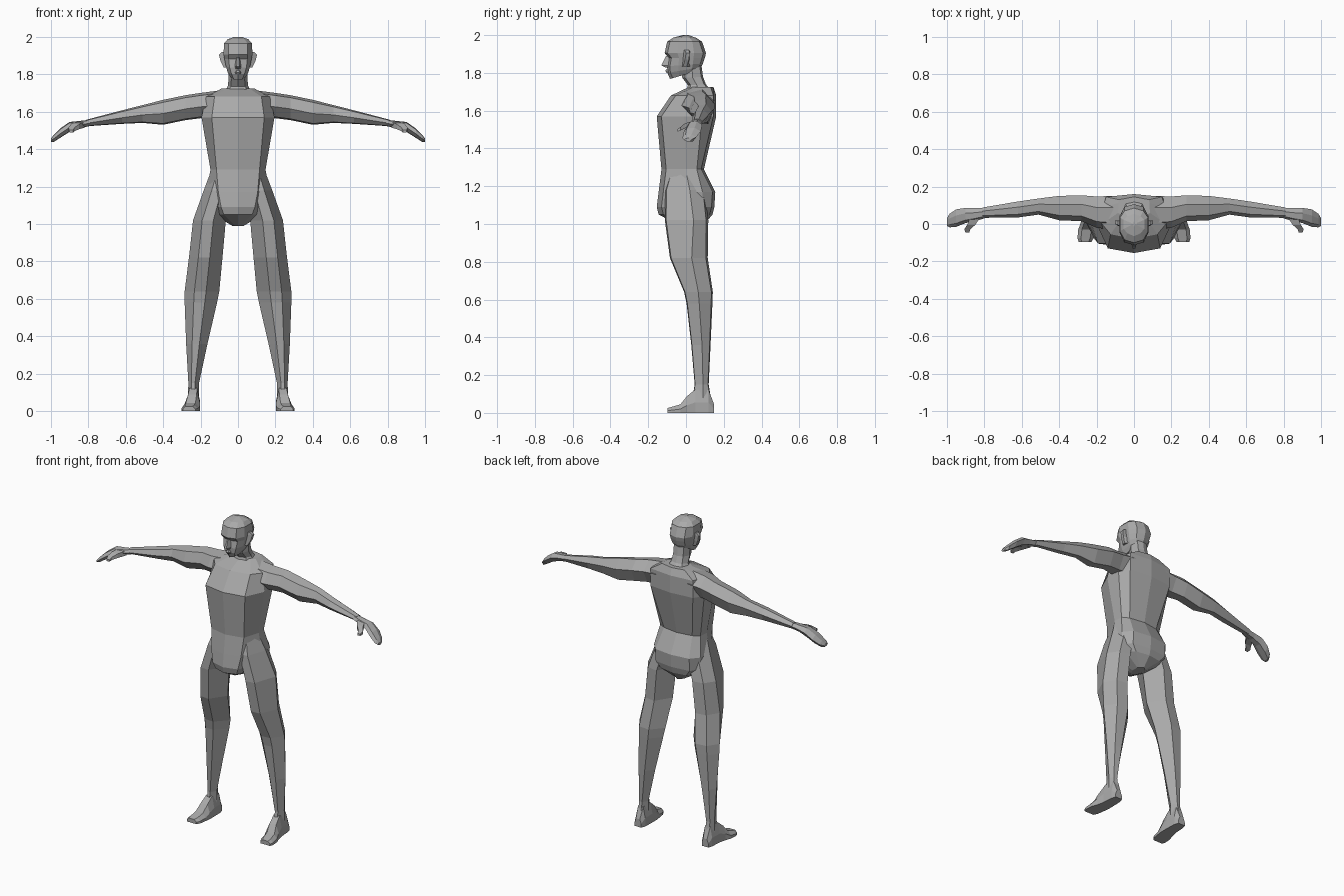
import bpy, bmesh, math
from mathutils import Vector

skin = bpy.data.materials.new("plain_grey")
skin.diffuse_color = (0.4, 0.4, 0.4, 1)


def loft(name, rings, mirror=False):
    """Skin a stack of equal-length point rings, cap both ends."""
    bm = bmesh.new()
    vs = [[bm.verts.new(p) for p in r] for r in rings]
    n = len(rings[0])
    for a, b in zip(vs, vs[1:]):
        for i in range(n):
            j = (i + 1) % n
            bm.faces.new((a[i], a[j], b[j], b[i]))
    bm.faces.new(vs[0][::-1])
    bm.faces.new(vs[-1])
    bmesh.ops.recalc_face_normals(bm, faces=bm.faces)
    me = bpy.data.meshes.new(name)
    bm.to_mesh(me)
    bm.free()
    me.materials.append(skin)
    ob = bpy.data.objects.new(name, me)
    bpy.context.collection.objects.link(ob)
    if mirror:
        ob.modifiers.new("Mirror", 'MIRROR')
    return ob


def symmetric(half):
    """Close a front-to-back half ring across x = 0."""
    return half + [(-x, y, z) for x, y, z in half[-2:0:-1]]


# Torso: z, front y, front panel x, side x, side y, back panel x, back y
torso = [
    (0.99, -0.03, 0.015, 0.03, 0.02, 0.02, 0.09),
    (1.05, -0.145, 0.075, 0.13, 0.0, 0.09, 0.14),
    (1.09, -0.155, 0.09, 0.16, 0.0, 0.12, 0.15),
    (1.17, -0.145, 0.105, 0.17, 0.0, 0.12, 0.155),
    (1.29, -0.13, 0.115, 0.147, 0.0, 0.10, 0.095),
    (1.57, -0.155, 0.14, 0.195, -0.01, 0.15, 0.16),
    (1.68, -0.08, 0.125, 0.17, 0.0, 0.15, 0.16),
    (1.725, 0.015, 0.06, 0.085, 0.06, 0.08, 0.145),
]
loft("torso", [symmetric([
    (0, yf, z), (xp, yf + 0.025, z), (xs, ys, z),
    (xs * 0.97, (ys + yb) / 2 + 0.01, z), (xb, yb - 0.015, z), (0, yb, z)])
    for z, yf, xp, xs, ys, xb, yb in torso])

# Neck: z, half width, front y, back y
loft("neck", [symmetric([
    (0, yf, z), (w * 0.7, yf + 0.015, z), (w, (yf + yb) / 2, z),
    (w * 0.7, yb - 0.01, z + 0.005), (0, yb, z + 0.005)])
    for z, w, yf, yb in [(1.70, 0.075, 0.0, 0.135), (1.735, 0.055, 0.01, 0.105),
                         (1.775, 0.05, -0.02, 0.09), (1.85, 0.05, -0.02, 0.08)]])

# Head: front z, back z, front y, face panel x, side x, back y
head = [
    (1.768, 1.81, -0.085, 0.022, 0.04, 0.06),
    (1.80, 1.83, -0.098, 0.035, 0.055, 0.08),
    (1.835, 1.85, -0.10, 0.045, 0.064, 0.09),
    (1.88, 1.88, -0.092, 0.05, 0.072, 0.10),
    (1.905, 1.905, -0.113, 0.052, 0.077, 0.106),
    (1.965, 1.965, -0.10, 0.05, 0.075, 0.085),
    (1.988, 1.985, -0.065, 0.035, 0.055, 0.055),
    (2.0, 2.0, -0.015, 0.01, 0.015, 0.015),
]


def head_ring(zf, zb, yf, xp, xs, yb):
    half = [(0, yf), (xp, yf + 0.015), (xs, yf * 0.4), (xs, yb * 0.4),
            (xp, yb - 0.015), (0, yb)]
    return symmetric([(x, y, zf + (zb - zf) * (y - yf) / (yb - yf)) for x, y in half])


loft("head", [head_ring(*r) for r in head])

# Nose wedge and lips
loft("nose", [[(-w, -0.09, z), (w, -0.09, z), (w * 0.4, y, z), (-w * 0.4, y, z)]
              for z, w, y in [(1.828, 0.014, -0.108), (1.84, 0.018, -0.13),
                              (1.89, 0.009, -0.106)]])
loft("lips", [[(-w, -0.08, z), (w, -0.08, z), (w * 0.5, y, z), (-w * 0.5, y, z)]
              for z, w, y in [(1.80, 0.018, -0.102), (1.81, 0.02, -0.11),
                              (1.82, 0.014, -0.104)]])

# Ears: flared outward toward the back
loft("ear", [[(0.062, -0.02, z), (x, y, z), (x, y + 0.02, z), (0.062, 0.02, z)]
             for z, x, y in [(1.835, 0.075, -0.015), (1.87, 0.093, -0.005),
                             (1.905, 0.102, 0.0), (1.92, 0.085, -0.005)]], mirror=True)

# Arms: x, front y, back y, low z, high z
arm = [
    (0.11, -0.03, 0.15, 1.57, 1.712),
    (0.20, -0.02, 0.147, 1.565, 1.70),
    (0.28, 0.015, 0.153, 1.555, 1.688),
    (0.40, 0.02, 0.150, 1.53, 1.663),
    (0.51, 0.05, 0.136, 1.54, 1.635),
    (0.62, 0.035, 0.12, 1.535, 1.607),
    (0.81, 0.033, 0.088, 1.522, 1.557),
]


def arm_ring(x, y0, y1, z0, z1):
    dy, dz = y1 - y0, z1 - z0
    return [(x, y0 + dy * u, z0 + dz * v) for u, v in
            [(0.3, 0.05), (0, 0.45), (0.2, 0.9), (0.65, 1), (1, 0.6), (0.75, 0)]]


loft("arm", [arm_ring(*r) for r in arm], mirror=True)

# Hands droop toward the finger tips
hand = [
    (0.79, 0.033, 0.086, 1.523, 1.557),
    (0.85, 0.015, 0.085, 1.512, 1.55),
    (0.90, 0.005, 0.086, 1.492, 1.545),
    (0.95, -0.015, 0.078, 1.46, 1.51),
    (0.985, -0.018, 0.055, 1.438, 1.475),
    (1.0, -0.01, 0.03, 1.437, 1.455),
]
loft("hand", [arm_ring(*r) for r in hand], mirror=True)


# Thumb: small square sections along a bent path
def square_section(c, r):
    return [(c[0] + r * u, c[1], c[2] + r * v)
            for u, v in [(-1, -0.6), (1, -0.6), (1, 0.6), (-1, 0.6)]]


loft("thumb", [square_section(c, r) for c, r in
               [((0.845, 0.04, 1.53), 0.026), ((0.87, -0.005, 1.52), 0.022),
                ((0.89, -0.028, 1.505), 0.016), ((0.89, -0.046, 1.495), 0.01)]], mirror=True)

# Legs: z, inner x, outer x, front y, back y, outer ridge y
leg = [
    (1.28, 0.02, 0.145, -0.08, 0.08, 0.0),
    (1.18, 0.03, 0.183, -0.11, 0.10, 0.02),
    (1.02, 0.065, 0.24, -0.112, 0.118, 0.04),
    (0.82, 0.083, 0.262, -0.085, 0.115, 0.03),
    (0.64, 0.10, 0.285, -0.01, 0.142, 0.065),
    (0.58, 0.112, 0.285, 0.003, 0.14, 0.07),
    (0.36, 0.163, 0.277, 0.028, 0.13, 0.085),
    (0.15, 0.208, 0.265, 0.046, 0.12, 0.09),
    (0.06, 0.208, 0.268, 0.03, 0.135, 0.09),
]


def leg_ring(z, x0, x1, yf, yb, ys):
    w, d = x1 - x0, yb - yf
    return [(x0, yf + d * 0.5, z), (x0 + w * 0.38, yf, z), (x0 + w * 0.72, yf + d * 0.03, z),
            (x1, ys, z), (x0 + w * 0.75, yb - d * 0.05, z), (x0 + w * 0.35, yb, z)]


loft("leg", [leg_ring(*r) for r in leg], mirror=True)

# Feet: y, inner x, outer x, top z
foot = [
    (0.147, 0.215, 0.262, 0.05),
    (0.12, 0.205, 0.27, 0.12),
    (0.05, 0.203, 0.275, 0.125),
    (0.005, 0.203, 0.285, 0.088),
    (-0.03, 0.208, 0.298, 0.045),
    (-0.075, 0.215, 0.302, 0.032),
    (-0.097, 0.228, 0.295, 0.026),
]
loft("foot", [[(a, y, 0), (b, y, 0), (b, y, h * 0.45), (b - (b - a) * 0.22, y, h),
               (a + (b - a) * 0.22, y, h), (a, y, h * 0.45)]
              for y, a, b, h in foot], mirror=True)
